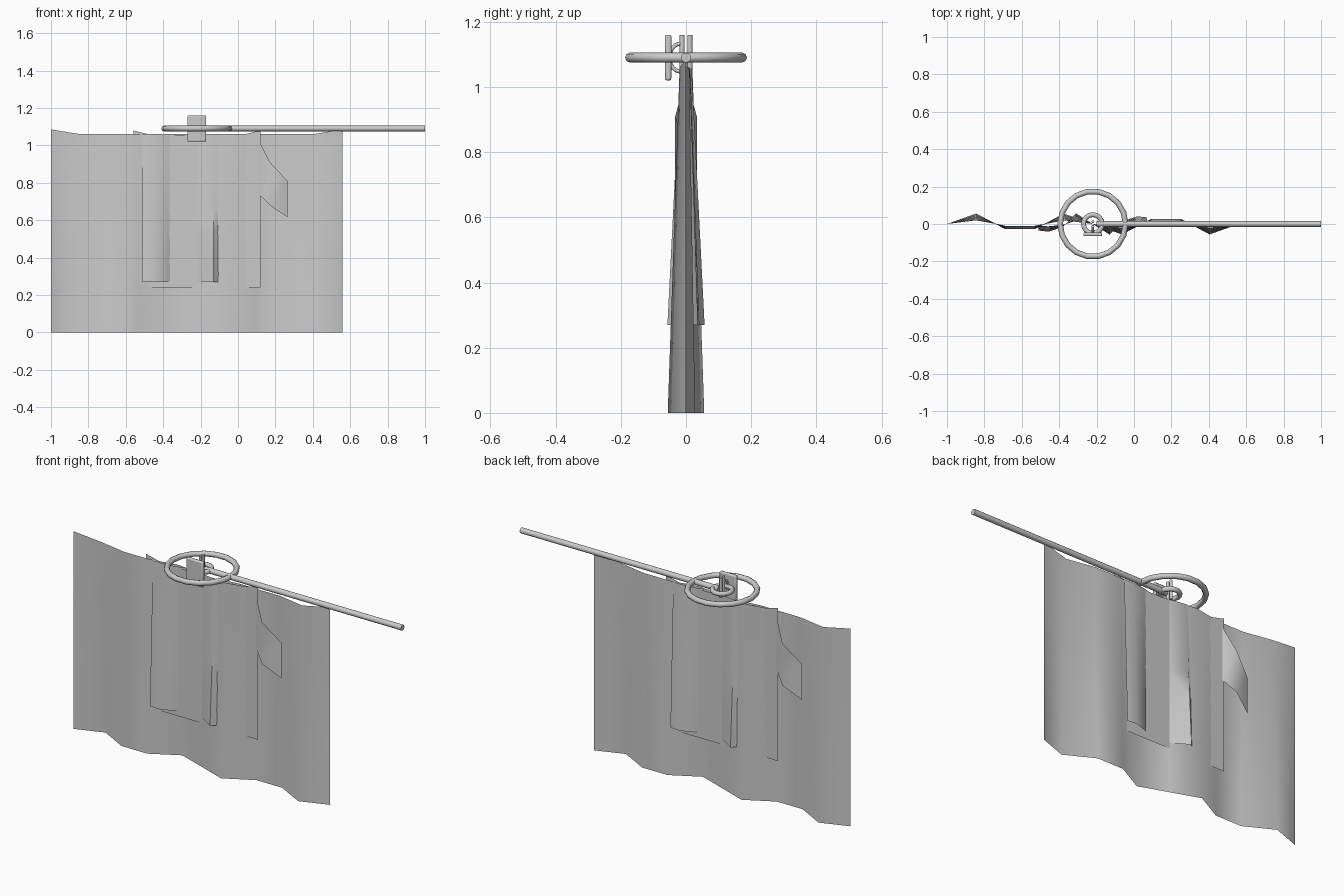
import bpy
import math
from mathutils import Vector

if "Cube" in bpy.data.objects:
    bpy.data.objects.remove(bpy.data.objects["Cube"])

CX = -0.22      # axis the whole design turns about
ROD_Z = 1.09

grey = bpy.data.materials.new("light_grey")
grey.use_nodes = True
grey.diffuse_color = (0.6, 0.6, 0.6, 1)
grey.node_tree.nodes["Principled BSDF"].inputs["Base Color"].default_value = (0.6, 0.6, 0.6, 1)


def finish(obj, name, angle=60):
    obj.name = name
    obj.data.materials.append(grey)
    bpy.ops.object.select_all(action="DESELECT")
    obj.select_set(True)
    bpy.context.view_layer.objects.active = obj
    bpy.ops.object.shade_smooth_by_angle(angle=math.radians(angle))
    return obj


def mesh_object(name, verts, faces):
    mesh = bpy.data.meshes.new(name)
    mesh.from_pydata(verts, [], faces)
    obj = bpy.data.objects.new(name, mesh)
    bpy.context.collection.objects.link(obj)
    return finish(obj, name)


def cloth(name, half, bottom, top, corner, taper, rows=6):
    """Folded sheet: half profile of (offset, depth), turned about its centre."""
    profile = [(-x, -y) for x, y in reversed(half)] + [(0, 0)] + half
    n = len(profile)
    verts = []
    for r in range(rows + 1):
        t = r / rows
        for i, (x, y) in enumerate(profile):
            ztop = corner if i in (0, n - 1) else top
            verts.append((CX + x, y * (1 + (taper - 1) * t), bottom + (ztop - bottom) * t))
    faces = [(r * n + i, r * n + i + 1, (r + 1) * n + i + 1, (r + 1) * n + i)
             for r in range(rows) for i in range(n - 1)]
    return mesh_object(name, verts, faces)


def torus(name, radius, tube, z, sides):
    bpy.ops.mesh.primitive_torus_add(major_radius=radius, minor_radius=tube,
                                     major_segments=sides, minor_segments=8,
                                     location=(CX, 0, z))
    return finish(bpy.context.object, name)


def cylinder(name, start, end, radius):
    a, b = Vector(start), Vector(end)
    bpy.ops.mesh.primitive_cylinder_add(vertices=12, radius=radius, depth=(b - a).length,
                                        location=(a + b) / 2)
    obj = bpy.context.object
    obj.rotation_euler = (b - a).to_track_quat("Z", "Y").to_euler()
    return finish(obj, name)


# Large folded sheet and the narrower one hanging through it
cloth("large_sheet", [(0.156, -0.056), (0.312, 0.028), (0.468, 0.028), (0.624, -0.056), (0.78, 0)],
      0, 1.06, 1.085, 0.35)
cloth("narrow_sheet", [(0.09, -0.057), (0.16, 0.015), (0.236, 0.041), (0.29, 0.035)],
      0.27, 1.06, 1.06, 0.3)

# Flat middle panel with raised top corners
cloth("middle_panel", [(0.24, 0), (0.34, 0)], 0.24, 1.055, 1.08, 1)

# Slanted side flaps, one turned half way round from the other
flap = [(0.33, 0.0, 0.74, 1.03), (0.39, -0.033, 0.68, 0.91), (0.485, 0.0, 0.615, 0.81)]
for side, label in ((1, "left"), (-1, "right")):
    verts = [(CX + side * x, side * y, z) for x, y, low, high in flap for z in (low, high)]
    mesh_object(label + "_flap", verts, [(0, 2, 3, 1), (2, 4, 5, 3)])

# Horizontal rod and rings
cylinder("rod", (CX + 0.02, 0, ROD_Z), (1, 0, ROD_Z), 0.015)
torus("large_ring", 0.175, 0.015, ROD_Z, 18)
torus("small_ring", 0.05, 0.013, ROD_Z, 16)

# Front plate with softened edges
bpy.ops.mesh.primitive_cube_add(size=1, location=(CX, -0.055, ROD_Z))
plate = bpy.context.object
plate.scale = (0.1, 0.02, 0.14)
bpy.ops.object.transform_apply(location=False, rotation=False, scale=True)
bevel = plate.modifiers.new("soft_edges", "BEVEL")
bevel.width = 0.006
bevel.segments = 2
finish(plate, "plate", 30)

# Upright prongs
for y, label in ((-0.012, "front"), (0.012, "back")):
    cylinder(label + "_prong", (CX, y, 1.055), (CX, y, 1.16), 0.008)

# Curved arm joining the plate to the prongs
curve = bpy.data.curves.new("curved_arm", "CURVE")
curve.dimensions = "3D"
curve.bevel_depth = 0.006
curve.bevel_resolution = 2
spline = curve.splines.new("POLY")
spline.points.add(12)
for i, p in enumerate(spline.points):
    a = math.pi * (0.5 + i / 12)
    p.co = (CX, -0.016 + 0.035 * math.cos(a), ROD_Z + 0.043 * math.sin(a), 1)
arm = bpy.data.objects.new("curved_arm", curve)
bpy.context.collection.objects.link(arm)
curve.materials.append(grey)
